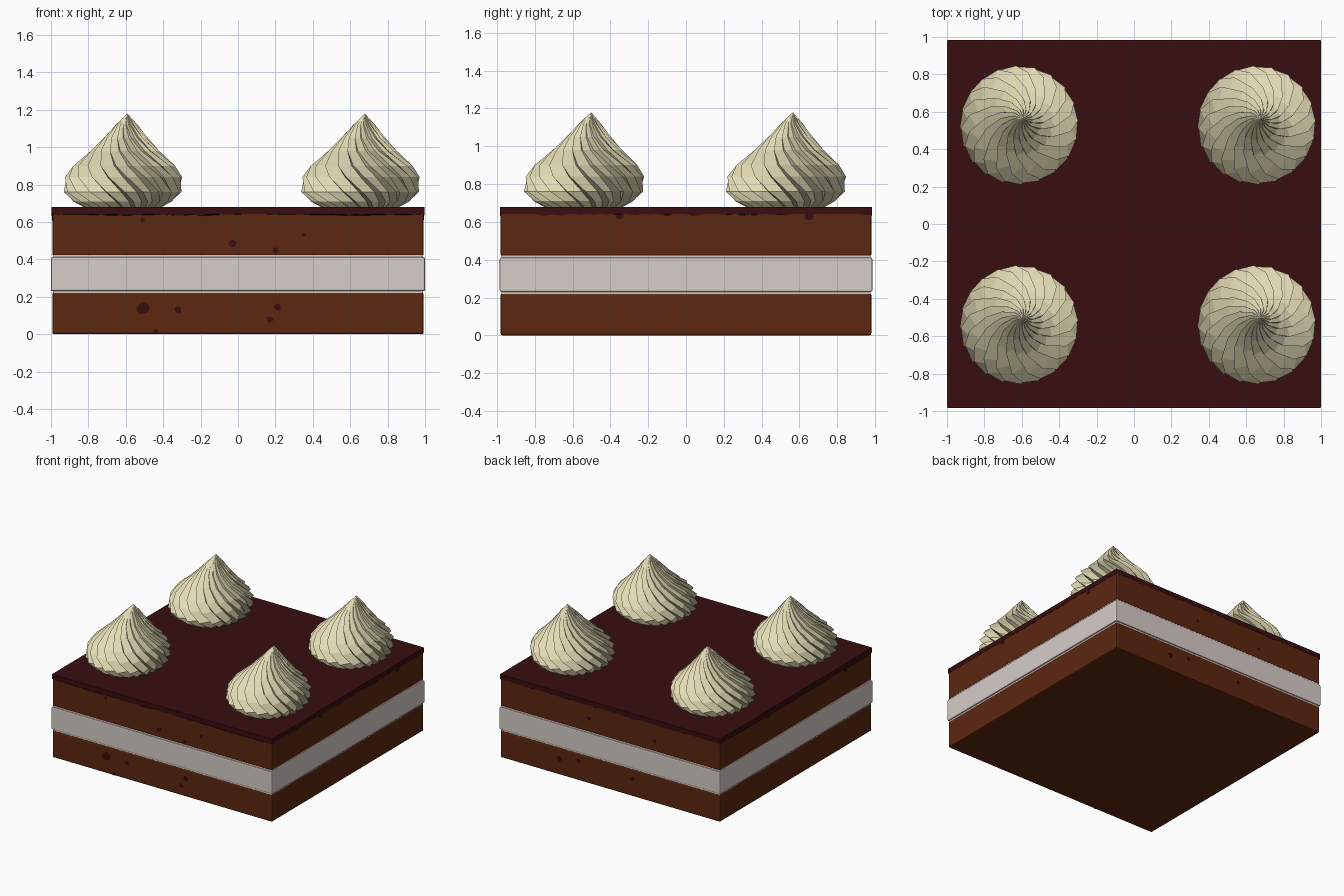
import bpy, bmesh, math, random
from mathutils import Vector

if "Cube" in bpy.data.objects:
    bpy.data.objects.remove(bpy.data.objects["Cube"])

random.seed(4)
HX, HY = 0.993, 0.98      # half size of the cake


def material(name, rgb):
    m = bpy.data.materials.new(name)
    m.diffuse_color = (*rgb, 1)
    m.use_nodes = True
    m.node_tree.nodes["Principled BSDF"].inputs["Base Color"].default_value = m.diffuse_color
    return m


SPONGE = material("brown sponge", (0.108, 0.020, 0.005))
GLAZE = material("dark chocolate", (0.040, 0.0040, 0.0050))
CREAM = material("white cream", (0.68, 0.61, 0.58))
PIPED = material("ivory piped cream", (0.77, 0.71, 0.46))


def finish(bm, name, mat):
    bmesh.ops.recalc_face_normals(bm, faces=bm.faces)
    me = bpy.data.meshes.new(name)
    bm.to_mesh(me)
    bm.free()
    me.materials.append(mat)
    ob = bpy.data.objects.new(name, me)
    bpy.context.collection.objects.link(ob)
    return ob


def slab(name, hx, hy, z0, z1, mat, bevel=0.01):
    bm = bmesh.new()
    bmesh.ops.create_cube(bm, size=1)
    for v in bm.verts:
        v.co = Vector((v.co.x * 2 * hx, v.co.y * 2 * hy, z0 + (v.co.z + 0.5) * (z1 - z0)))
    if bevel:
        bmesh.ops.bevel(bm, geom=bm.edges[:], offset=bevel, segments=2,
                        profile=0.5, affect='EDGES')
    return finish(bm, name, mat)


def ragged_slab(name, hx, hy, z0, z1, jag0, jag1, mat, n=60):
    """Slab whose lower and upper rims are irregular by jag0 and jag1."""
    bm = bmesh.new()
    corners = [Vector(c) for c in ((-hx, -hy), (hx, -hy), (hx, hy), (-hx, hy))]
    pts = [corners[i].lerp(corners[(i + 1) % 4], k / n) for i in range(4) for k in range(n)]

    def jag(a):
        return a * random.random() ** 3
    lo = [bm.verts.new((p.x, p.y, z0 - jag(jag0))) for p in pts]
    hi = [bm.verts.new((p.x, p.y, z1 + jag(jag1))) for p in pts]
    for i in range(len(pts)):
        j = (i + 1) % len(pts)
        bm.faces.new((lo[i], lo[j], hi[j], hi[i]))
    bm.faces.new(hi)
    bm.faces.new(lo[::-1])
    return finish(bm, name, mat)


# Cake layers
slab("bottom_sponge", HX, HY, 0.0, 0.222, SPONGE)
slab("top_sponge", HX, HY, 0.42, 0.66, SPONGE)
slab("cream_filling", 1.0, 0.985, 0.23, 0.412, CREAM, 0.008)
ragged_slab("lower_cream_smear", HX - 0.004, HY - 0.004, 0.219, 0.235, 0.004, 0, CREAM)
ragged_slab("upper_cream_smear", HX - 0.004, HY - 0.004, 0.405, 0.423, 0, 0.005, CREAM)
ragged_slab("chocolate_glaze", HX + 0.003, HY + 0.003, 0.643, 0.68, 0.012, 0, GLAZE)


# Chocolate flecks: thin irregular plates on the sides and underside
def fleck(name, pos, u, v, r):
    bm = bmesh.new()
    n = 9
    ring = []
    for k in range(n):
        a = 2 * math.pi * k / n
        s = r * random.uniform(0.75, 1.1)
        ring.append(bm.verts.new(Vector(pos) + Vector(u) * s * math.cos(a) + Vector(v) * s * math.sin(a)))
    f = bm.faces.new(ring)
    out = Vector(u).cross(Vector(v)) * 0.002
    top = bmesh.ops.extrude_face_region(bm, geom=[f])["geom"]
    for w in top:
        if isinstance(w, bmesh.types.BMVert):
            w.co += out
    finish(bm, name, GLAZE)


X, Y, Z = (1, 0, 0), (0, 1, 0), (0, 0, 1)
front = [(-.51, .14, .036), (-.32, .13, .02), (.17, .08, .018), (.21, .145, .018), (-.03, .485, .02),
         (-.51, .61, .014), (.2, .45, .016), (.35, .53, .011), (-.44, .015, .014)]
back = [(.46, .13, .024), (.29, .16, .018), (-.2, .14, .015), (.2, .53, .015), (-.4, .5, .015)]
right = [(-.35, .635, .022), (.65, .63, .024)]
under = [(.4, .6, .018), (.3, -.2, .018), (.15, -.25, .018), (-.4, .3, .015)]
for i, (x, z, r) in enumerate(front):
    fleck(f"front_fleck_{i}", (x, -HY, z), X, Z, r)
for i, (x, z, r) in enumerate(back):
    fleck(f"back_fleck_{i}", (x, HY, z), (-1, 0, 0), Z, r)
for i, (y, z, r) in enumerate(right):
    fleck(f"right_fleck_{i}", (HX, y, z), Y, Z, r)
    fleck(f"left_fleck_{i}", (-HX, -y, z), (0, -1, 0), Z, r)
for i, (x, y, r) in enumerate(under):
    fleck(f"under_fleck_{i}", (x, y, 0.002), X, Y, r)


# Piped swirls: a twisted saw-toothed star section following a teardrop profile
PROFILE = [(.675, .20), (.71, .265), (.76, .315), (.84, .314), (.90, .275),
           (.98, .185), (1.05, .118), (1.12, .058)]
TEETH, TIP = 20, 1.18


def swirl(name, cx, cy):
    bm = bmesh.new()
    rings = []
    for z, r in PROFILE:
        lean = max(0, (z - 0.76) / (TIP - 0.76))
        twist = math.radians(105) * (TIP - z) / 0.5
        ring = []
        for k in range(TEETH):
            for part, rr in ((0.0, r * 0.85), (0.22, r)):   # steep rise, slow fall
                a = twist + 2 * math.pi * (k + part) / TEETH
                ring.append(bm.verts.new((cx + 0.025 * lean + rr * math.cos(a),
                                          cy + 0.04 * lean + rr * math.sin(a), z)))
        rings.append(ring)
    n = TEETH * 2
    for a, b in zip(rings, rings[1:]):
        for i in range(n):
            j = (i + 1) % n
            bm.faces.new((a[i], a[j], b[j], b[i]))
    tip = bm.verts.new((cx + 0.025, cy + 0.04, TIP))
    for i in range(n):
        bm.faces.new((rings[-1][i], rings[-1][(i + 1) % n], tip))
    bm.faces.new(rings[0][::-1])
    finish(bm, name, PIPED)


for sx, cx in (("left", -0.617), ("right", 0.653)):
    for sy, cy in (("front", -0.542), ("back", 0.525)):
        swirl(f"{sy}_{sx}_swirl", cx, cy)
